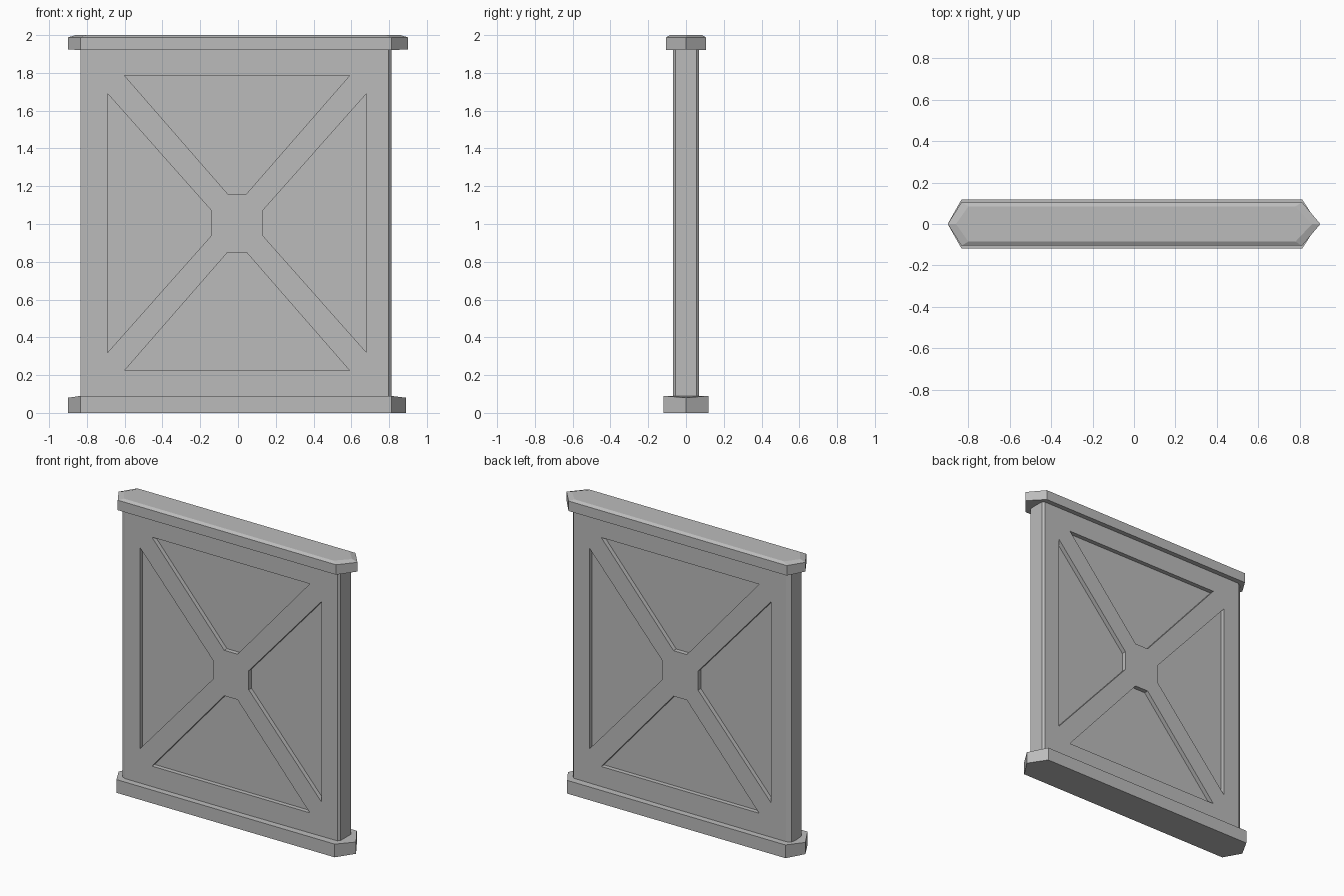
import bpy
import bmesh
from mathutils import Vector

cube = bpy.data.objects.get("Cube")
if cube:
    bpy.data.objects.remove(cube, do_unlink=True)

grey = bpy.data.materials.new("stone_grey")
grey.use_nodes = True
colour = (0.5, 0.5, 0.5, 1)
grey.diffuse_color = colour
grey.node_tree.nodes["Principled BSDF"].inputs["Base Color"].default_value = colour


def loft(bm, rings):
    """Join equal-length rings of points into a closed solid."""
    loops = [[bm.verts.new(p) for p in ring] for ring in rings]
    n = len(loops[0])
    for a, b in zip(loops, loops[1:]):
        for i in range(n):
            j = (i + 1) % n
            bm.faces.new((a[i], a[j], b[j], b[i]))
    bm.faces.new(loops[0][::-1])
    bm.faces.new(loops[-1])


def make_object(name, solids):
    bm = bmesh.new()
    for rings in solids:
        loft(bm, rings)
    bmesh.ops.recalc_face_normals(bm, faces=bm.faces[:])
    mesh = bpy.data.meshes.new(name)
    bm.to_mesh(mesh)
    bm.free()
    mesh.materials.append(grey)
    obj = bpy.data.objects.new(name, mesh)
    bpy.context.collection.objects.link(obj)
    return obj


def pointed_ring(x0, x1, tip0, tip1, y, z, tip_z):
    """Long hexagon with a pointed tip at each end."""
    return [(x0, -y, z), (x1, -y, z), (tip1, 0, tip_z),
            (x1, y, z), (x0, y, z), (tip0, 0, tip_z)]


def body_ring(z):
    """Slab outline with chamfered upright corners."""
    x0, x1, c0, c1 = -0.833, 0.812, -0.804, 0.798
    y, flat = 0.07, 0.055
    return [(c0, -y, z), (c1, -y, z), (x1, -flat, z), (x1, flat, z),
            (c1, y, z), (c0, y, z), (x0, flat, z), (x0, -flat, z)]


# Base and cap rails
make_object("base_rail", [[
    pointed_ring(-0.833, 0.812, -0.90, 0.89, 0.119, 0, 0),
    pointed_ring(-0.833, 0.812, -0.90, 0.89, 0.119, 0.09, 0.08)]])
make_object("cap_rail", [[
    pointed_ring(-0.833, 0.812, -0.90, 0.90, 0.105, 1.92, 1.925),
    pointed_ring(-0.833, 0.812, -0.90, 0.90, 0.105, 1.988, 1.988),
    pointed_ring(-0.80, 0.78, -0.86, 0.86, 0.085, 2, 2)]])

# Slab between the rails
body = make_object("panel_body", [[body_ring(0.08), body_ring(1.93)]])

# Four recesses per side leave a raised cross and border
side = [(0.685, -0.685), (0.685, 0.685), (0.135, 0.065), (0.135, -0.065)]
top = [(-0.595, 0.78), (0.595, 0.78), (0.05, 0.155), (-0.05, 0.155)]
recesses = []
for sign in (-1, 1):
    shapes = [[(sign * x, z) for x, z in side], [(x, sign * z) for x, z in top]]
    for shape in shapes:
        for face in (-1, 1):
            recesses.append([[Vector((x - 0.005, face * y, z + 1.005))
                              for x, z in shape] for y in (0.04, 0.1)])
cutter = make_object("recess_cutter", recesses)
cutter.hide_render = True

cut = body.modifiers.new("recesses", 'BOOLEAN')
cut.operation = 'DIFFERENCE'
cut.solver = 'EXACT'
cut.object = cutter
bpy.context.view_layer.objects.active = body
bpy.ops.object.modifier_apply(modifier=cut.name)
bpy.data.objects.remove(cutter, do_unlink=True)
